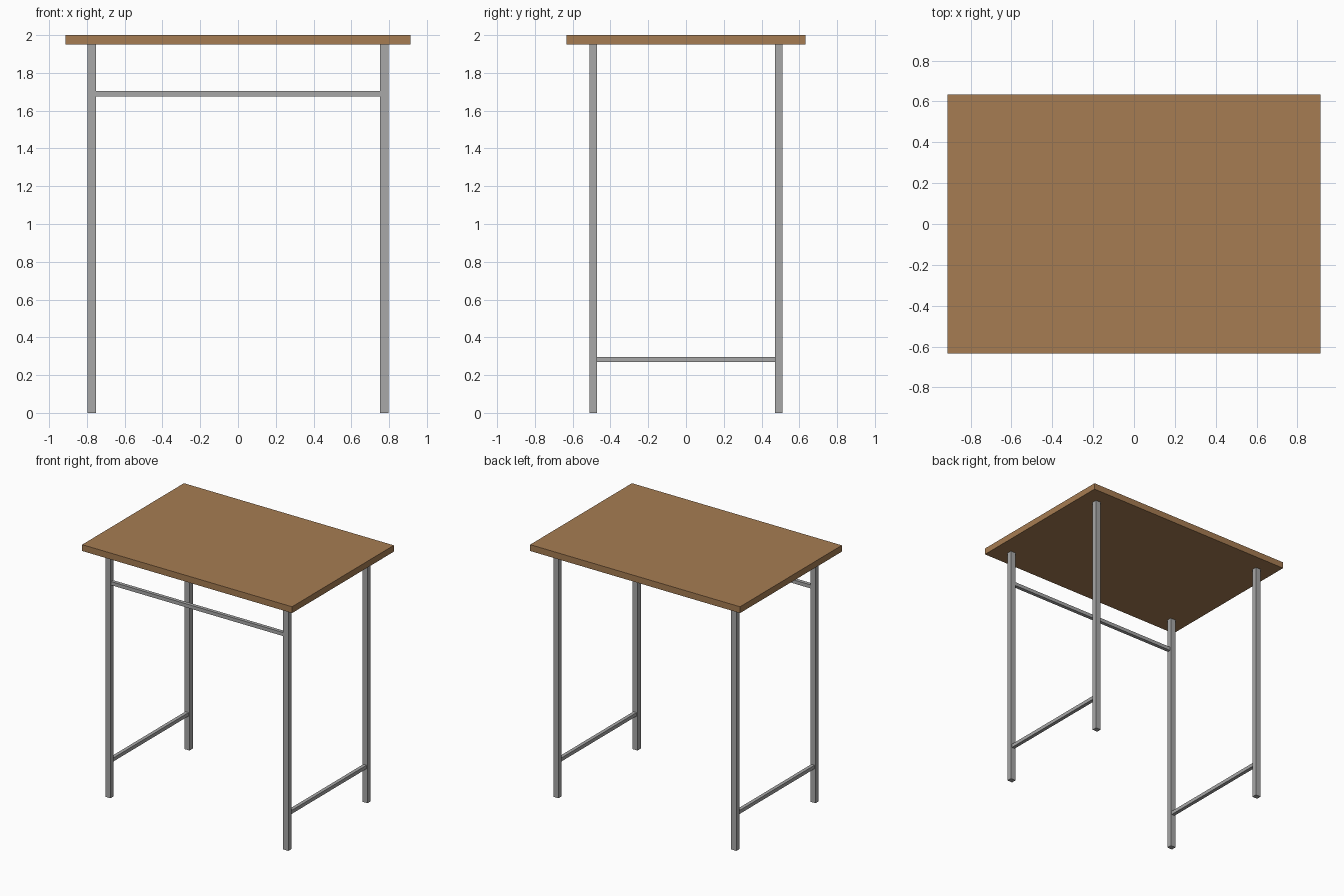
import bpy

cube = bpy.data.objects.get("Cube")
if cube:
    bpy.data.objects.remove(cube, do_unlink=True)


def make_material(name, color):
    mat = bpy.data.materials.new(name)
    mat.use_nodes = True
    mat.diffuse_color = color
    mat.node_tree.nodes["Principled BSDF"].inputs["Base Color"].default_value = color
    return mat


def box(name, center, size, mat):
    bpy.ops.mesh.primitive_cube_add(size=1, location=center)
    obj = bpy.context.object
    obj.name = name
    obj.scale = size
    bpy.ops.object.transform_apply(location=False, rotation=False, scale=True)
    obj.data.materials.append(mat)
    return obj


wood = make_material("warm wood", (0.381, 0.202, 0.084, 1))
metal = make_material("grey metal", (0.392, 0.392, 0.392, 1))

HEIGHT, TOP_THICK = 2.0, 0.05
LEG_X, LEG_Y = 0.775, 0.492      # leg centres
LEG_W, LEG_D = 0.045, 0.04       # leg section
RAIL = 0.028                     # rail section
underside = HEIGHT - TOP_THICK

# Table top
box("table_top", (0, 0, HEIGHT - TOP_THICK / 2), (1.828, 1.266, TOP_THICK), wood)

# Four legs, and a low side rail joining each front and back pair
for side, sx in (("left", 1), ("right", -1)):
    for end, sy in (("front", -1), ("back", 1)):
        box(f"{end}_{side}_leg", (sx * LEG_X, sy * LEG_Y, underside / 2),
            (LEG_W, LEG_D, underside), metal)
    box(f"{side}_side_rail", (sx * LEG_X, 0, 0.283),
        (RAIL, 2 * LEG_Y - LEG_D, RAIL), metal)

# High rail between the front legs
box("front_rail", (0, -LEG_Y, 1.69), (2 * LEG_X - LEG_W, RAIL, RAIL), metal)
